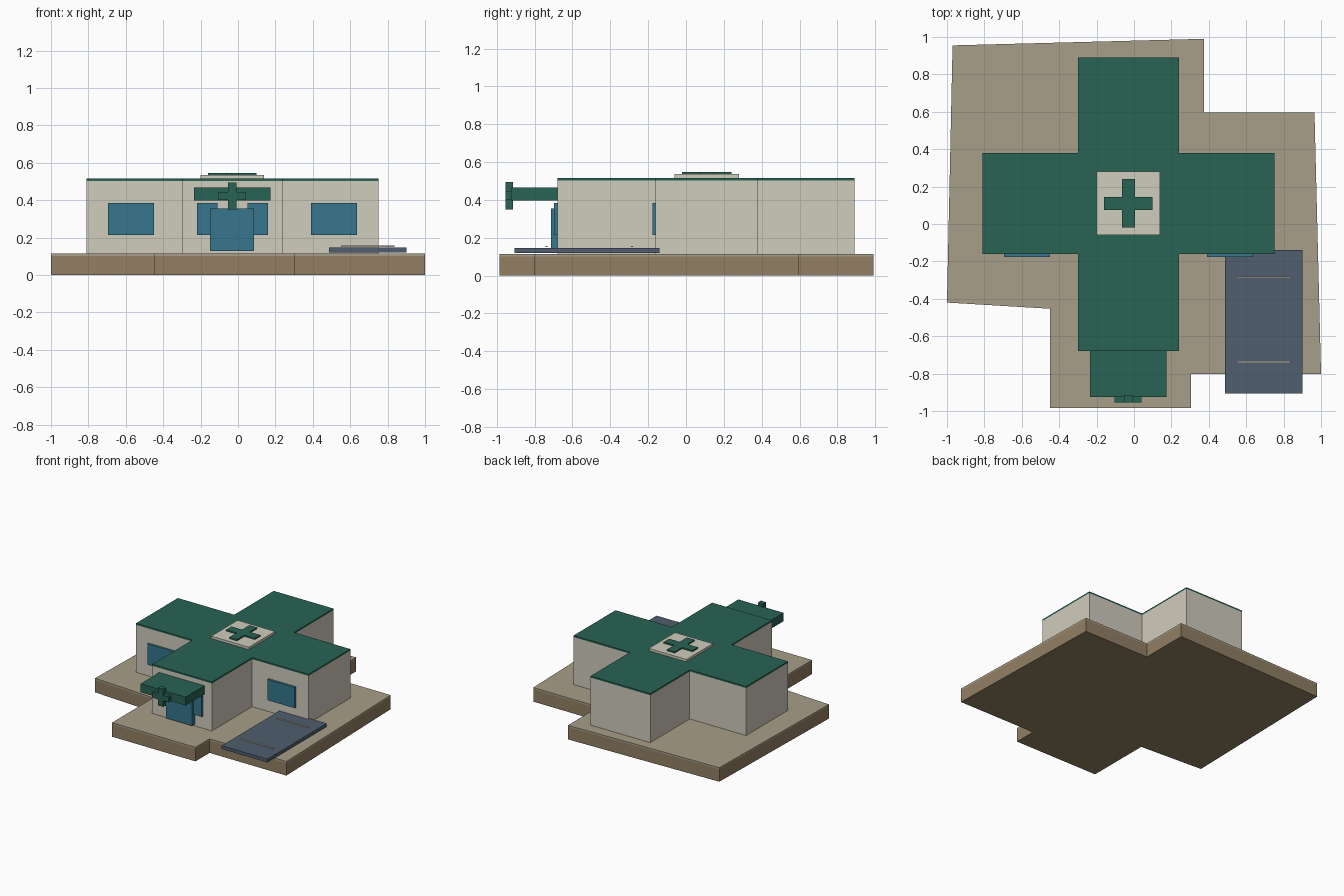
import bpy, bmesh
from mathutils import Vector

if "Cube" in bpy.data.objects:
    bpy.data.objects.remove(bpy.data.objects["Cube"])


def material(name, r, g, b):
    m = bpy.data.materials.new(name)
    lin = [(c / 255 / 12.92 if c < 11 else ((c / 255 + 0.055) / 1.055) ** 2.4) for c in (r, g, b)]
    m.diffuse_color = (*lin, 1)
    m.use_nodes = True
    m.node_tree.nodes["Principled BSDF"].inputs["Base Color"].default_value = m.diffuse_color
    return m


EARTH = material("earth", 146, 127, 100)
PAVING = material("paving", 168, 159, 137)
WALL = material("wall", 208, 204, 189)
GREEN = material("green", 40, 99, 84)
GLASS = material("glass", 54, 118, 140)
ASPHALT = material("asphalt", 80, 94, 110)


def prism(name, outline, depth, mat, origin=(0, 0, 0), up=(0, 0, 1)):
    """Extrude a flat outline along `up`; outline u axis is x."""
    o, n = Vector(origin), Vector(up)
    u = Vector((1, 0, 0))
    v = n.cross(u)
    bm = bmesh.new()
    face = bm.faces.new([bm.verts.new(o + u * a + v * b) for a, b in outline])
    ext = bmesh.ops.extrude_face_region(bm, geom=[face])
    bmesh.ops.translate(bm, vec=n * depth,
                        verts=[g for g in ext["geom"] if isinstance(g, bmesh.types.BMVert)])
    bmesh.ops.recalc_face_normals(bm, faces=bm.faces)
    mesh = bpy.data.meshes.new(name)
    bm.to_mesh(mesh)
    bm.free()
    mesh.materials.append(mat)
    ob = bpy.data.objects.new(name, mesh)
    bpy.context.collection.objects.link(ob)
    return ob


def box(name, x0, x1, y0, y1, z0, z1, mat):
    return prism(name, [(x0, y0), (x1, y0), (x1, y1), (x0, y1)], z1 - z0, mat, (0, 0, z0))


def cross(x0, x1, x2, x3, y0, y1, y2, y3):
    """Twelve-point plus outline."""
    return [(x1, y0), (x2, y0), (x2, y1), (x3, y1), (x3, y2), (x2, y2),
            (x2, y3), (x1, y3), (x1, y2), (x0, y2), (x0, y1), (x1, y1)]


def plus(r, w):
    return cross(-r, -w, w, r, -r, -w, w, r)


# irregular plot: earth slab with thin paving on top
plot = [(-0.97, 0.955), (-1.0, -0.42), (-0.45, -0.453), (-0.45, -0.985), (0.305, -0.985),
        (0.305, -0.803), (1.0, -0.803), (0.965, 0.595), (0.375, 0.595), (0.375, 0.99)]
prism("ground_slab", plot, 0.102, EARTH)
prism("paving", plot, 0.013, PAVING, (0, 0, 0.102))

# cross-shaped building
plan = cross(-0.81, -0.30, 0.24, 0.75, -0.68, -0.16, 0.38, 0.89)
prism("walls", plan, 0.388, WALL, (0, 0, 0.115))
prism("roof", plan, 0.013, GREEN, (0, 0, 0.503))

# rooftop pad with raised cross
box("roof_pad", -0.20, 0.14, -0.06, 0.28, 0.516, 0.536, WALL)
prism("roof_cross", plus(0.13, 0.035), 0.011, GREEN, (-0.03, 0.11, 0.536))

# entrance canopy and sign
box("entrance_canopy", -0.235, 0.173, -0.924, -0.68, 0.398, 0.467, GREEN)
box("sign_upright", -0.054, -0.009, -0.955, -0.915, 0.35, 0.494, GREEN)
box("sign_bar", -0.104, 0.041, -0.955, -0.92, 0.40, 0.445, GREEN)

# door and windows
box("entrance_door", -0.15, 0.086, -0.714, -0.68, 0.128, 0.355, GLASS)
for name, x0, x1, y in [("left_entrance_window", -0.22, -0.11, -0.68),
                        ("right_entrance_window", 0.05, 0.16, -0.68),
                        ("left_wing_window", -0.696, -0.45, -0.16),
                        ("right_wing_window", 0.39, 0.636, -0.16)]:
    box(name, x0, x1, y - 0.017, y, 0.215, 0.385, GLASS)

# parking bay with painted lines
box("parking_bay", 0.487, 0.90, -0.906, -0.14, 0.12, 0.147, ASPHALT)
for i, y in enumerate((-0.285, -0.737)):
    box(f"parking_line_{i + 1}", 0.55, 0.838, y - 0.005, y + 0.005, 0.151, 0.157, WALL)
